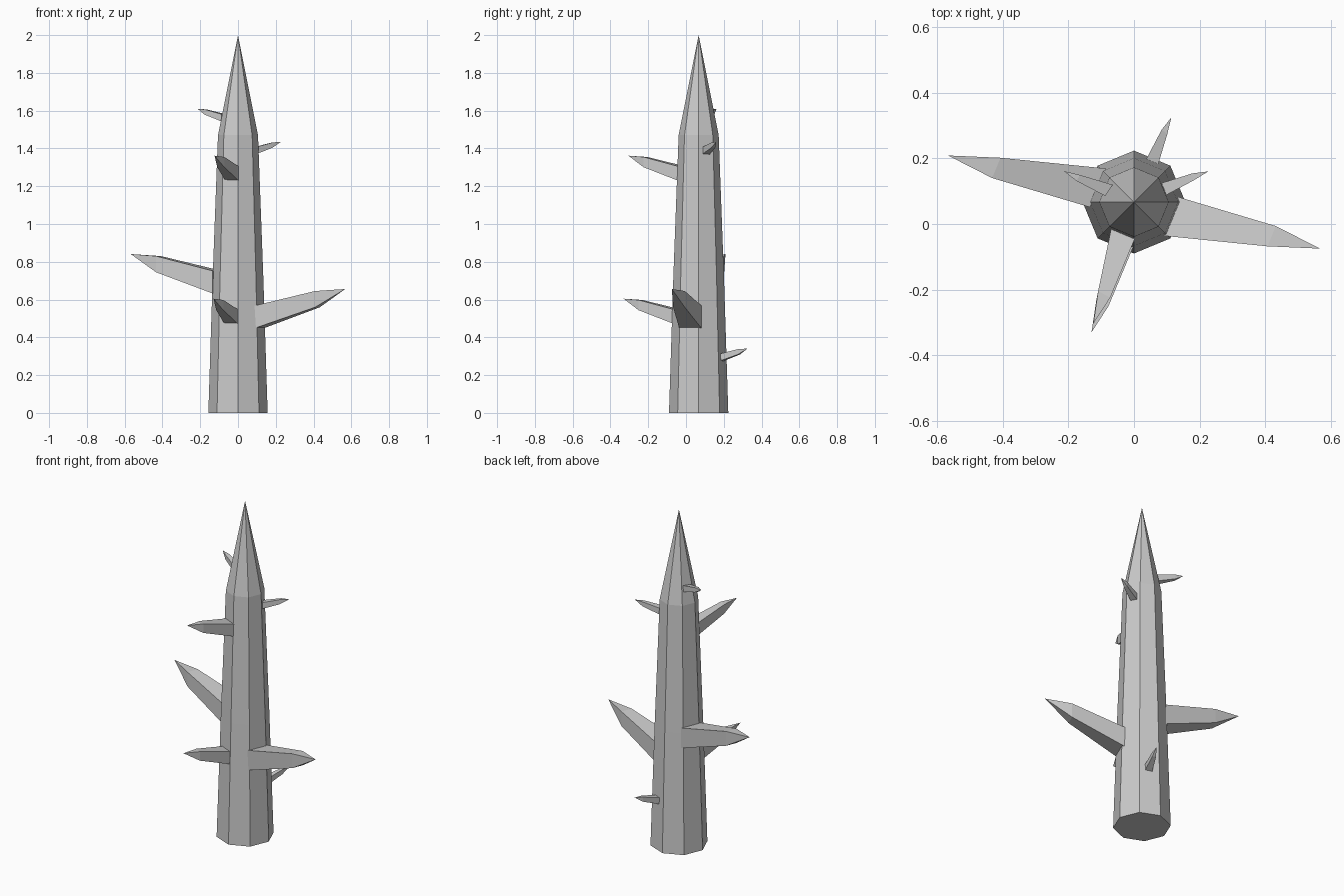
import bpy, bmesh
from math import radians, cos, sin, pi
from mathutils import Vector, Matrix

if "Cube" in bpy.data.objects:
    bpy.data.objects.remove(bpy.data.objects["Cube"])

CY = 0.067  # trunk axis offset in y


def loft(name, rings, apex):
    """Skin a list of equal-sized rings, closed by a cap below and a point at the end."""
    bm = bmesh.new()
    loops = [[bm.verts.new(p) for p in ring] for ring in rings]
    n = len(loops[0])
    tip = bm.verts.new(apex)
    bm.faces.new(loops[0][::-1])
    for a, b in zip(loops, loops[1:]):
        for i in range(n):
            j = (i + 1) % n
            bm.faces.new((a[i], a[j], b[j], b[i]))
    for i in range(n):
        bm.faces.new((loops[-1][i], loops[-1][(i + 1) % n], tip))
    bmesh.ops.recalc_face_normals(bm, faces=bm.faces)
    mesh = bpy.data.meshes.new(name)
    bm.to_mesh(mesh)
    bm.free()
    obj = bpy.data.objects.new(name, mesh)
    bpy.context.collection.objects.link(obj)
    return obj


# Tapered octagonal trunk with pointed top
profile = [(0.157, 0), (0.134, 0.72), (0.106, 1.47)]
loft("trunk",
     [[(r * cos(k * pi / 4), CY + r * sin(k * pi / 4), z) for k in range(8)]
      for r, z in profile],
     (0, CY, 2))


def rect(n, t0, t1, z0, z1):
    return [Vector(p) for p in ((n, t0, z0), (n, t1, z0), (n, t1, z1), (n, t0, z1))]


def spike(name, angle, yaw, dist, z, s, shift=0.0):
    """Four-sided thorn leaving a trunk face, sweeping sideways and upward."""
    rings = [rect(-0.012, -0.062, 0.066, 0.0, 0.12),
             rect(0.298, 0.031, 0.098, 0.112, 0.198)]
    tip = Vector((0.449, 0.086, 0.209))
    m = (Matrix.Translation((0, CY, z))
         @ Matrix.Rotation(radians(angle), 4, 'Z')
         @ Matrix.Translation((dist, shift, 0))
         @ Matrix.Rotation(radians(yaw), 4, 'Z')
         @ Matrix.Scale(s, 4))
    loft(name, [[m @ p for p in r] for r in rings], m @ tip)


# Large side spikes
spike("large_spike_right", -22.5, 0, 0.130, 0.447, 1.0)
spike("large_spike_left", 157.5, 0, 0.130, 0.632, 1.0)

# Medium front spikes
spike("medium_spike_low", -112.5, -6, 0.130, 0.473, 0.63, 0.008)
spike("medium_spike_high", -112.5, -6, 0.104, 1.230, 0.63, 0.003)

# Small back spikes
spike("small_spike_top", 157.5, -11, 0.088, 1.543, 0.32, -0.005)
spike("small_spike_upper", 22.5, -11, 0.099, 1.368, 0.32)
spike("small_spike_low", 67.5, -11, 0.136, 0.274, 0.32, -0.006)
